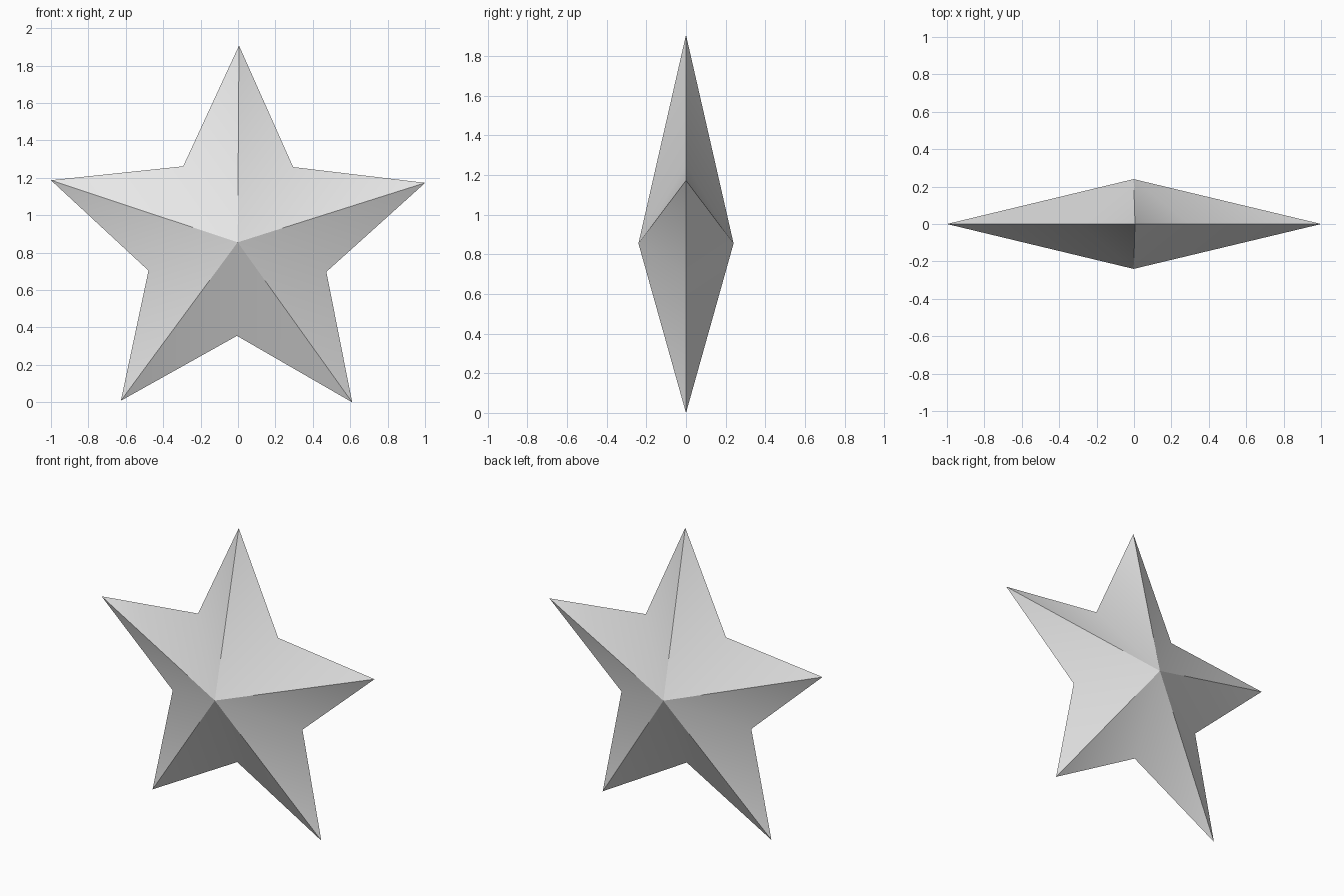
import bpy
import bmesh
from math import sin, cos, pi, radians

if "Cube" in bpy.data.objects:
    bpy.data.objects.remove(bpy.data.objects["Cube"])

POINTS = 5
TIP_RADIUS, NOTCH_RADIUS = 1.052, 0.5
HALF_DEPTH = 0.24
CENTRE_X, CENTRE_Z = -0.002, 0.855
TILT = radians(0.4)

# Plain grey finish
grey = bpy.data.materials.new("light_grey")
grey.use_nodes = True
colour = (0.8, 0.8, 0.8, 1)
grey.diffuse_color = colour
grey.node_tree.nodes["Principled BSDF"].inputs["Base Color"].default_value = colour

# Star outline: tips and notches alternate around the centre
bm = bmesh.new()
outline = []
for i in range(2 * POINTS):
    angle = i * pi / POINTS + TILT
    radius = NOTCH_RADIUS if i % 2 else TIP_RADIUS
    outline.append(bm.verts.new((CENTRE_X + radius * sin(angle), 0,
                                 CENTRE_Z + radius * cos(angle))))

# Front and back facets fan out from a raised apex
for side in (-1, 1):
    apex = bm.verts.new((CENTRE_X, side * HALF_DEPTH, CENTRE_Z))
    for i, a in enumerate(outline):
        bm.faces.new((apex, a, outline[(i + 1) % len(outline)]))
bmesh.ops.recalc_face_normals(bm, faces=bm.faces)

mesh = bpy.data.meshes.new("star")
bm.to_mesh(mesh)
bm.free()
mesh.materials.append(grey)
star = bpy.data.objects.new("star", mesh)
bpy.context.collection.objects.link(star)

# Soft valleys, crisp ridges and rim
bpy.ops.object.select_all(action='DESELECT')
star.select_set(True)
bpy.context.view_layer.objects.active = star
bpy.ops.object.shade_smooth_by_angle(angle=radians(35))
